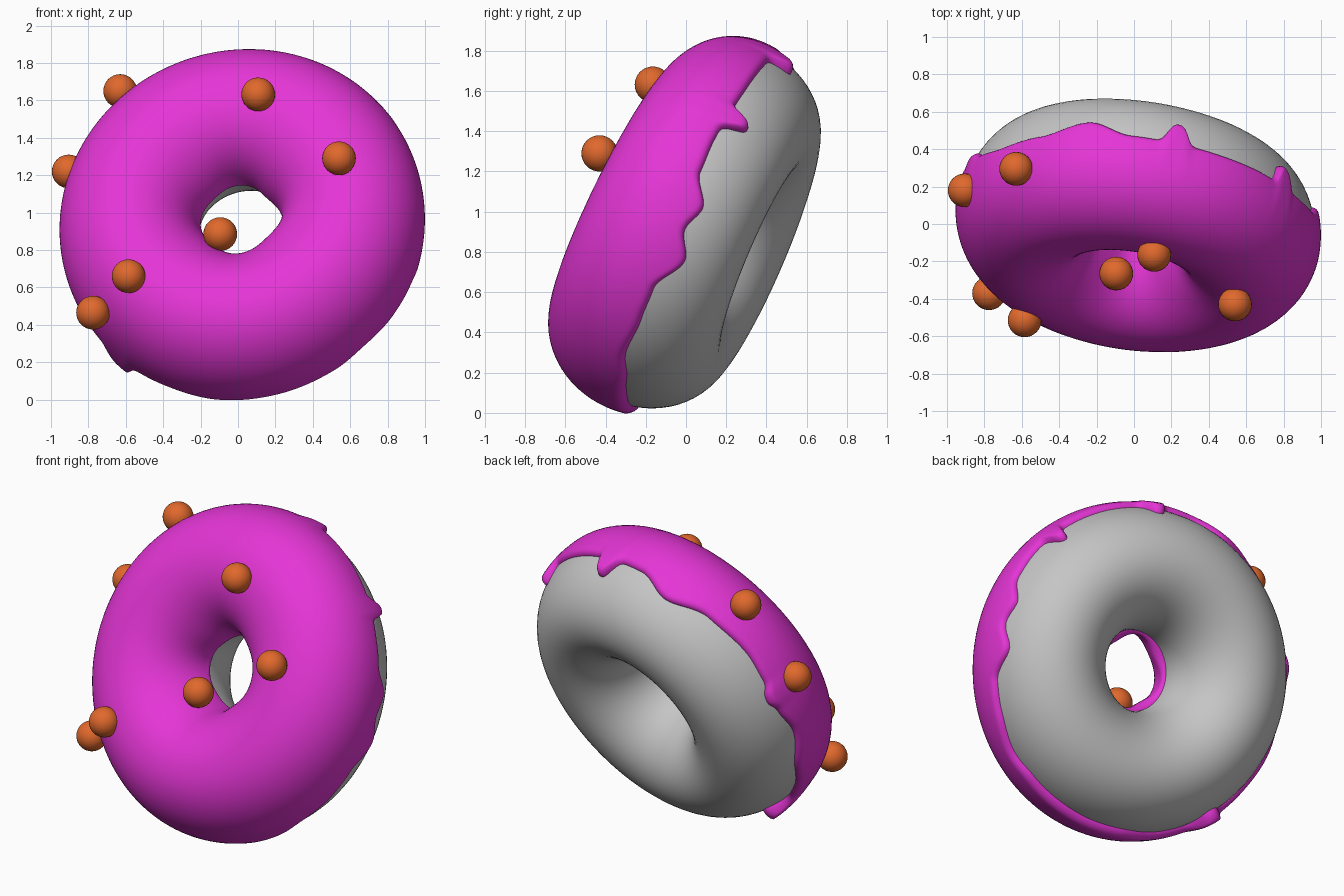
import bpy, bmesh, math
from mathutils import Vector

if "Cube" in bpy.data.objects:
    bpy.data.objects.remove(bpy.data.objects["Cube"])

# Tilted frame: n = axis on the iced side, e1 = upwards, e2 = to the right
n = Vector((-0.15, -0.91, 0.39)).normalized()
e1 = (Vector((0, 0, 1)) - n * n.z).normalized()
e2 = e1.cross(n)
CENTRE = Vector((0.022, 0, 0.94))
R, A = 0.594, 0.358            # ring radius, radial tube radius
B_BACK = 0.435                 # axial tube radius on the bare side


def material(name, rgb):
    m = bpy.data.materials.new(name)
    m.diffuse_color = (*rgb, 1)
    m.use_nodes = True
    m.node_tree.nodes["Principled BSDF"].inputs["Base Color"].default_value = m.diffuse_color
    return m


def ring_point(th, v, off):
    """Point on the tube at ring angle th, tube angle v, raised by off."""
    # iced side is thinner at the top and fuller at the bottom
    b = 0.385 - 0.035 * math.cos(th - 1.3) if math.sin(v) > 0 else B_BACK
    rad = R + (A + off) * math.cos(v)
    return CENTRE + (e2 * math.cos(th) + e1 * math.sin(th)) * rad + n * (b + off) * math.sin(v)


def make_ring(name, rows, closed, mat):
    """Join profile rows around the ring into one smooth mesh."""
    bm = bmesh.new()
    vs = [[bm.verts.new(p) for p in row] for row in rows]
    k = len(rows[0])
    for i in range(len(vs)):
        a, b = vs[i], vs[(i + 1) % len(vs)]
        for j in range(k if closed else k - 1):
            j2 = (j + 1) % k
            bm.faces.new((a[j], b[j], b[j2], a[j2]))
    bmesh.ops.recalc_face_normals(bm, faces=bm.faces)
    me = bpy.data.meshes.new(name)
    bm.to_mesh(me)
    bm.free()
    me.shade_smooth()
    me.materials.append(mat)
    ob = bpy.data.objects.new(name, me)
    bpy.context.collection.objects.link(ob)
    return ob


# Height of the icing's outer edge along the axis, by ring angle in degrees
EDGE = [(-75, -.12), (-56, -.11), (-45, -.08), (-30, -.11), (-19, -.12), (-7, -.22),
        (2, -.16), (10, -.20), (20, -.11), (31, -.10), (55, -.11), (72, -.11),
        (97, -.11), (111, -.18), (128, -.10), (146, -.08), (158, -.10), (170, -.12),
        (182, -.08), (198, -.12), (212, -.10), (225, -.10), (248, -.09), (265, -.13)]
# Narrow drips: angle, half width, extra length, extra thickness
DRIPS = [(40.5, 3.2, .12, .016), (82, 3.8, .12, .02), (230, 5, .13, .04), (164, 4, .04, .008)]


def edge_height(deg):
    pts = EDGE + [(EDGE[0][0] + 360, EDGE[0][1])]
    d = (deg + 75) % 360 - 75
    t = pts[0][1]
    for (a, ta), (b, tb) in zip(pts, pts[1:]):
        if a <= d <= b:
            f = (d - a) / (b - a)
            f = f * f * (3 - 2 * f)
            t = ta + (tb - ta) * f
    bulge = 0
    for c, w, length, thick in DRIPS:
        s = math.exp(-abs(((d - c + 180) % 360 - 180) / w) ** 3)
        t -= length * s
        bulge = max(bulge, s * thick)
    return t, bulge


# Dough ring
dough = material("dough grey", (0.56, 0.56, 0.56))
NU, NV = 128, 64
make_ring("dough", [[ring_point(2 * math.pi * i / NU, 2 * math.pi * j / NV, 0)
                     for j in range(NV)] for i in range(NU)], True, dough)

# Icing shell with rounded lips and drips
icing = material("magenta icing", (0.78, 0.036, 0.67))
TH, NI, NJ = 0.03, 360, 60
rows = []
for i in range(NI):
    th = 2 * math.pi * i / NI
    t, bulge = edge_height(math.degrees(th))
    v0 = math.asin(t / (B_BACK + TH))
    v1 = math.pi + 0.05 - 0.08 * math.cos(th - 2.8)
    sag = 0.012 * max(0, -math.sin(th)) ** 4     # thicker at the bottom
    row = []
    for j in range(NJ + 1):
        f = j / NJ
        f = f * f * (3 - 2 * f)                  # denser rows near both lips
        v = v0 + (v1 - v0) * f
        d = min(v - v0, v1 - v) * A              # distance to the nearest lip
        q = min(d / 0.035, 1)
        off = -0.012 + (TH + 0.012) * math.sqrt(max(0, 1 - (1 - q) ** 2))
        off += bulge * q * math.exp(-((v - v0) * A / 0.13) ** 2)
        off += sag * q * max(0, math.cos(v))
        inner = max(0, -math.cos(v)) ** 3        # squarish hole
        off -= 0.014 * math.cos(4 * th - 0.3) * inner * q
        row.append(ring_point(th, v, off))
    rows.append(row)
make_ring("icing", rows, False, icing)

# Ball sprinkles
orange = material("orange sprinkle", (0.75, 0.14, 0.026))
BALLS = [(-.63, .295, 1.65), (.108, -.165, 1.632), (.54, -.43, 1.29), (-.905, .18, 1.22),
         (-.095, -.265, .885), (-.585, -.515, .66), (-.775, -.37, .465)]
for i, p in enumerate(BALLS):
    bpy.ops.mesh.primitive_uv_sphere_add(segments=32, ring_count=16, radius=0.09, location=p)
    ob = bpy.context.object
    ob.name = f"sprinkle_{i + 1}"
    ob.data.shade_smooth()
    ob.data.materials.append(orange)
